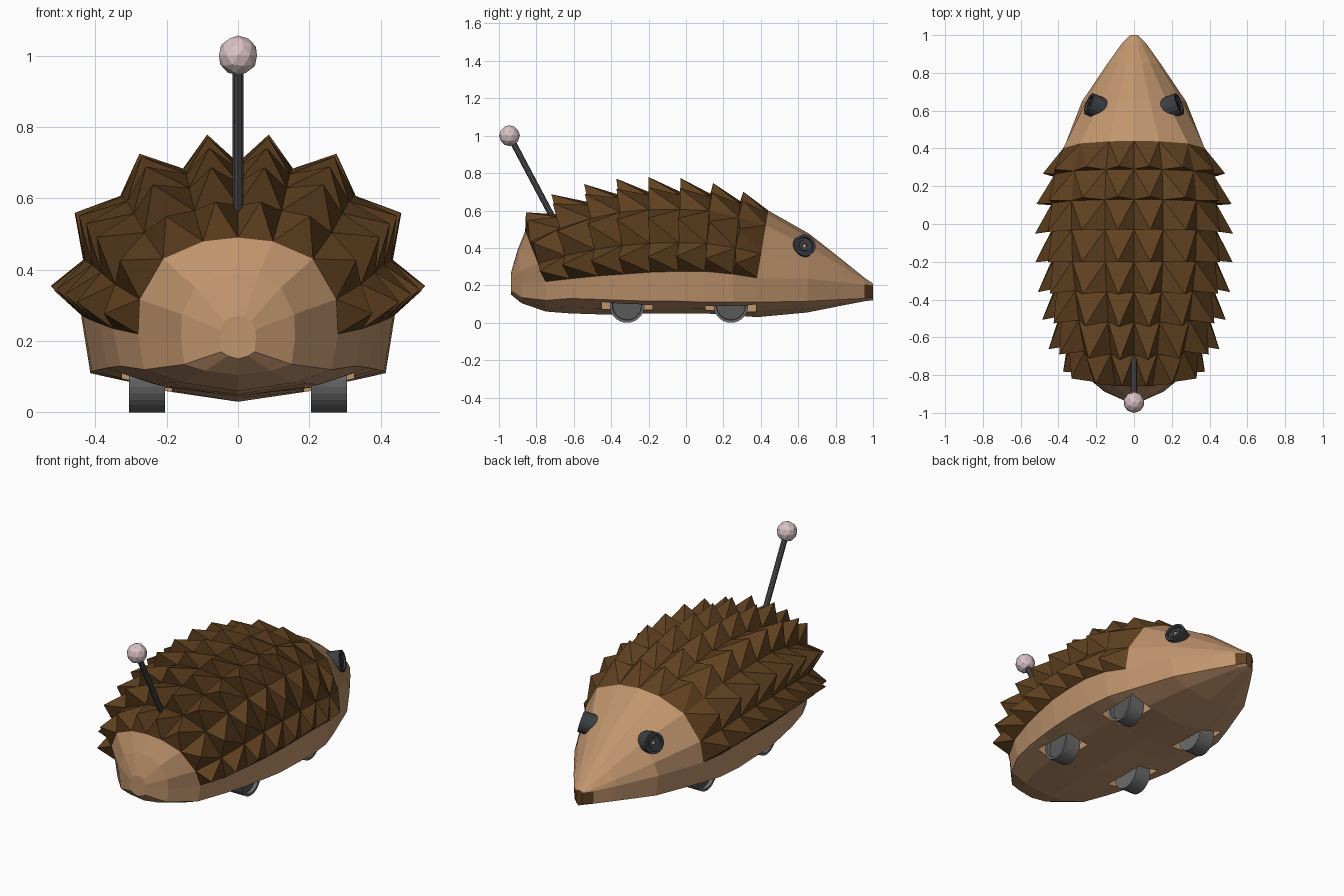
import bpy, bmesh, math
from mathutils import Vector, Matrix

if "Cube" in bpy.data.objects:
    bpy.data.objects.remove(bpy.data.objects["Cube"])


def material(name, rgb):
    m = bpy.data.materials.new(name)
    m.diffuse_color = (*rgb, 1)
    m.use_nodes = True
    m.node_tree.nodes["Principled BSDF"].inputs["Base Color"].default_value = m.diffuse_color
    return m


SKIN = material("tan skin", (0.53, 0.30, 0.155))
SPINE = material("dark brown spines", (0.115, 0.052, 0.014))
GREY = material("wheel grey", (0.15, 0.15, 0.155))
HUB = material("hub grey", (0.10, 0.10, 0.10))
ROD = material("antenna grey", (0.085, 0.085, 0.09))
EYE = material("eye charcoal", (0.045, 0.05, 0.055))
PINK = material("pale pink", (0.70, 0.55, 0.56))


def finish(bm, name, mats):
    bmesh.ops.recalc_face_normals(bm, faces=bm.faces)
    me = bpy.data.meshes.new(name)
    bm.to_mesh(me)
    bm.free()
    for m in mats:
        me.materials.append(m)
    ob = bpy.data.objects.new(name, me)
    bpy.context.collection.objects.link(ob)
    return ob


# Body stations: y, half width, z top, z shell edge, z rim, z bottom, y shift of low points
STATIONS = [
    (-0.935, 0.05, 0.27, 0.21, 0.17, 0.15, 0.0),
    (-0.90, 0.16, 0.39, 0.21, 0.135, 0.105, 0.02),
    (-0.86, 0.28, 0.49, 0.22, 0.12, 0.06, 0.11),
    (-0.69, 0.35, 0.58, 0.235, 0.13, 0.05, 0.07),
    (-0.52, 0.39, 0.645, 0.25, 0.125, 0.045, 0.05),
    (-0.36, 0.415, 0.685, 0.26, 0.12, 0.045, 0.03),
    (-0.20, 0.435, 0.70, 0.27, 0.115, 0.05, 0.01),
    (-0.03, 0.44, 0.70, 0.275, 0.115, 0.05, -0.01),
    (0.13, 0.44, 0.69, 0.275, 0.11, 0.05, -0.03),
    (0.29, 0.425, 0.65, 0.26, 0.11, 0.04, -0.04),
    (0.44, 0.38, 0.60, 0.24, 0.11, 0.03, -0.06),
    (0.66, 0.275, 0.475, 0.235, 0.115, 0.055, -0.01),
    (0.85, 0.14, 0.325, 0.215, 0.125, 0.095, 0.0),
    (0.955, 0.065, 0.24, 0.205, 0.13, 0.115, 0.0),
    (1.0, 0.02, 0.21, 0.20, 0.135, 0.12, 0.0),
]
SHELL = range(2, 10)
ROUND = [(0, 1), (0.35, 0.96), (0.75, 0.78), (0.985, 0.36), (1, 0)]
SLIM = [(0, 1), (0.3, 0.93), (0.62, 0.71), (0.91, 0.3), (1, 0)]


def half_ring(i):
    y, w, zt, ze, zr, zb, s = STATIONS[i]
    pts = [(fx * w, y + s * (1 - fz), ze + fz * (zt - ze))
           for fx, fz in (SLIM if i > 10 else ROUND)]
    pts.append((0.94 * w, y + s, zr))
    pts.append((0.57 * w, y + s, zb + 0.4 * (zr - zb)))
    pts.append((0, y + s, zb))
    return pts


# Body: lofted rings, with each shell quad raised to a backward-leaning spine
bm = bmesh.new()
rings = []
for i in range(len(STATIONS)):
    h = half_ring(i)
    full = h + [(-x, y, z) for x, y, z in h[-2:0:-1]]
    rings.append([bm.verts.new(p) for p in full])
n = len(rings[0])
for i in range(len(rings) - 1):
    for j in range(n):
        k = (j + 1) % n
        quad = [rings[i][j], rings[i][k], rings[i + 1][k], rings[i + 1][j]]
        seg = min(j, n - 1 - j)
        if i in SHELL and seg < 4:
            f = bm.faces.new(quad)
            f.normal_update()
            c, nor = f.calc_center_median(), f.normal.copy()
            if nor.dot(c - Vector((0, c.y, 0.3))) < 0:
                nor.negate()
            bm.faces.remove(f)
            tall = 0.07 if i == 2 else 0.088
            apex = bm.verts.new(c + nor * tall + Vector((0, -0.05 if i == 2 else -0.085, 0)))
            for a in range(4):
                bm.faces.new((quad[a], quad[(a + 1) % 4], apex)).material_index = 1
        else:
            f = bm.faces.new(quad)
            if i == len(rings) - 2 and seg in (4,):
                f.material_index = 1          # nose
bm.faces.new(rings[0])
bm.faces.new(rings[-1]).material_index = 1
body = finish(bm, "hedgehog_body", [SKIN, SPINE])

# Wheel wells cut from the underside
WHEELS = [(sx * 0.255, y) for sx in (-1, 1) for y in (-0.315, 0.24)]
bm = bmesh.new()
for x, y in WHEELS:
    bmesh.ops.create_cube(bm, size=1, matrix=Matrix.Translation((x, y, 0.08))
                          @ Matrix.Diagonal((0.14, 0.27, 0.24, 1)))
cutter = finish(bm, "wheel_well_cutter", [SKIN])
cutter.hide_render = True
cutter.hide_viewport = False
cutter.display_type = 'WIRE'
cut = body.modifiers.new("wheel wells", 'BOOLEAN')
cut.operation = 'DIFFERENCE'
cut.solver = 'EXACT'
cut.object = cutter


def disc(name, end, axis, r, depth, sides, steps, mats):
    """Cylinder whose outer cap centre is at end; steps = (inset, depth, material index)."""
    bm = bmesh.new()
    bmesh.ops.create_cone(bm, cap_ends=True, segments=sides, radius1=r, radius2=r, depth=depth,
                          matrix=Matrix.Translation((0, 0, -depth / 2)))
    bm.normal_update()
    cap = max(bm.faces, key=lambda f: f.calc_center_median().z)
    for inset, push, mi in steps:
        bmesh.ops.inset_individual(bm, faces=[cap], thickness=inset, depth=0)
        if push:
            walls = bmesh.ops.inset_individual(bm, faces=[cap], thickness=0.002, depth=push)
        cap.material_index = mi
    q = Vector(axis).normalized().to_track_quat('Z', 'Y')
    bm.transform(Matrix.Translation(end) @ q.to_matrix().to_4x4())
    return finish(bm, name, mats)


# Wheels with recessed hubs
for i, (x, y) in enumerate(WHEELS):
    s = math.copysign(1, x)
    disc(f"wheel_{i + 1}", (x + s * 0.05, y, 0.093), (s, 0, 0), 0.093, 0.1, 28,
         [(0.014, -0.02, 1)], [GREY, HUB])

# Eyes: short tubes with a recessed face and a small pupil
for side, s in (("left", -1), ("right", 1)):
    disc(f"eye_{side}", (s * 0.24, 0.637, 0.415), (s * 0.9, 0.36, 0.25), 0.06, 0.11, 16,
         [(0.014, -0.012, 0), (0.012, 0.006, 0), (0.018, -0.004, 1)], [EYE, SKIN])

# Antenna rod and ball
base, tip = Vector((0, -0.69, 0.52)), Vector((0, -0.944, 1.0))
bm = bmesh.new()
q = (tip - base).to_track_quat('Z', 'Y')
bmesh.ops.create_cone(bm, cap_ends=True, segments=10, radius1=0.016, radius2=0.016,
                      depth=(tip - base).length,
                      matrix=Matrix.Translation((base + tip) / 2) @ q.to_matrix().to_4x4())
finish(bm, "antenna_rod", [ROD])
bm = bmesh.new()
bmesh.ops.create_icosphere(bm, subdivisions=2, radius=0.056, matrix=Matrix.Translation(tip))
finish(bm, "antenna_ball", [PINK])
